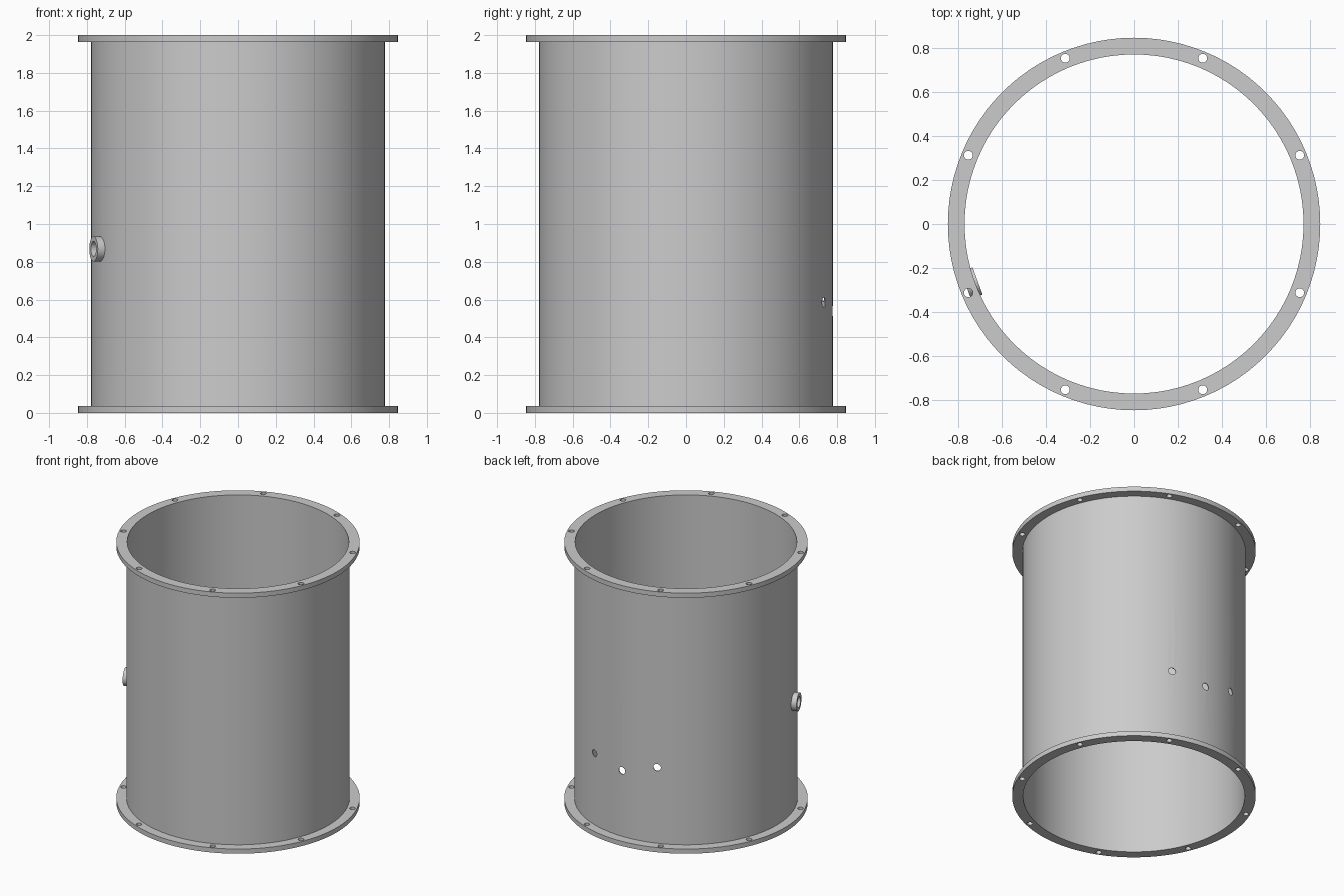
import bpy, bmesh, math
from mathutils import Matrix, Vector

cube = bpy.data.objects.get("Cube")
if cube:
    bpy.data.objects.remove(cube)

HEIGHT, FLANGE_T = 2.0, 0.036
R_IN, R_WALL, R_FLANGE = 0.771, 0.777, 0.847

# One plain grey for every part
grey = bpy.data.materials.new("steel grey")
grey.use_nodes = True
grey.diffuse_color = (0.6, 0.6, 0.6, 1)
grey.node_tree.nodes["Principled BSDF"].inputs["Base Color"].default_value = (0.6, 0.6, 0.6, 1)


def make_object(name, bm):
    bmesh.ops.recalc_face_normals(bm, faces=bm.faces)
    mesh = bpy.data.meshes.new(name)
    bm.to_mesh(mesh)
    bm.free()
    mesh.materials.append(grey)
    ob = bpy.data.objects.new(name, mesh)
    bpy.context.collection.objects.link(ob)
    return ob


def ring(name, r_in, r_out, z0, z1, segments):
    """Hollow cylinder: a rectangular profile turned about z."""
    bm = bmesh.new()
    loops = []
    for r, z in ((r_in, z0), (r_out, z0), (r_out, z1), (r_in, z1)):
        loops.append([bm.verts.new((r * math.cos(a), r * math.sin(a), z))
                      for a in (2 * math.pi * i / segments for i in range(segments))])
    for k in range(4):
        a, b = loops[k], loops[(k + 1) % 4]
        for i in range(segments):
            j = (i + 1) % segments
            bm.faces.new((a[i], a[j], b[j], b[i]))
    return make_object(name, bm)


def radial(angle, radius, z):
    """Placement whose local z axis points outward from the tube."""
    a = math.radians(angle)
    d = Vector((math.cos(a), math.sin(a), 0))
    return Matrix.Translation(d * radius + Vector((0, 0, z))) @ d.to_track_quat('Z', 'Y').to_matrix().to_4x4()


def drill(target, holes):
    """Cut round holes, each given as (placement, radius, depth)."""
    bm = bmesh.new()
    for matrix, r, depth in holes:
        bmesh.ops.create_cone(bm, cap_ends=True, segments=24, radius1=r, radius2=r,
                              depth=depth, matrix=matrix)
    cutter = make_object(target.name + "_cutter", bm)
    cutter.hide_render = True
    mod = target.modifiers.new("holes", 'BOOLEAN')
    mod.operation, mod.solver, mod.object = 'DIFFERENCE', 'EXACT', cutter
    bpy.context.view_layer.objects.active = target
    bpy.ops.object.modifier_apply(modifier=mod.name)
    bpy.data.objects.remove(cutter)


# Thin tube wall with a port opening and three small holes at the back
BOSS_ANGLE, BOSS_Z, BORE = 200, 0.868, 0.04
wall = ring("tube_wall", R_IN, R_WALL, FLANGE_T, HEIGHT - FLANGE_T, 96)
holes = [(radial(BOSS_ANGLE, R_WALL, BOSS_Z), BORE, 0.2)]
for angle, z in ((70, 0.585), (90, 0.54), (110, 0.617)):
    holes.append((radial(angle, R_WALL, z), 0.027, 0.2))
drill(wall, holes)
parts = [wall]

# Bolted flanges at both ends
for name, z in (("bottom_flange", 0), ("top_flange", HEIGHT - FLANGE_T)):
    flange = ring(name, R_IN, R_FLANGE, z, z + FLANGE_T, 96)
    drill(flange, [(Matrix.Rotation(math.radians(22.5 + 45 * i), 4, 'Z')
                    @ Matrix.Translation((0.816, 0, z + FLANGE_T / 2)), 0.02, 0.2)
                   for i in range(8)])
    parts.append(flange)

# Short port boss through the wall
boss = ring("port_boss", BORE, 0.066, 0.758, 0.814, 40)
boss.matrix_world = radial(BOSS_ANGLE, 0, BOSS_Z)
parts.append(boss)

# Smooth round surfaces, crisp rims
bpy.ops.object.select_all(action='DESELECT')
for ob in parts:
    ob.select_set(True)
bpy.context.view_layer.objects.active = wall
bpy.ops.object.shade_smooth_by_angle(angle=math.radians(30))
